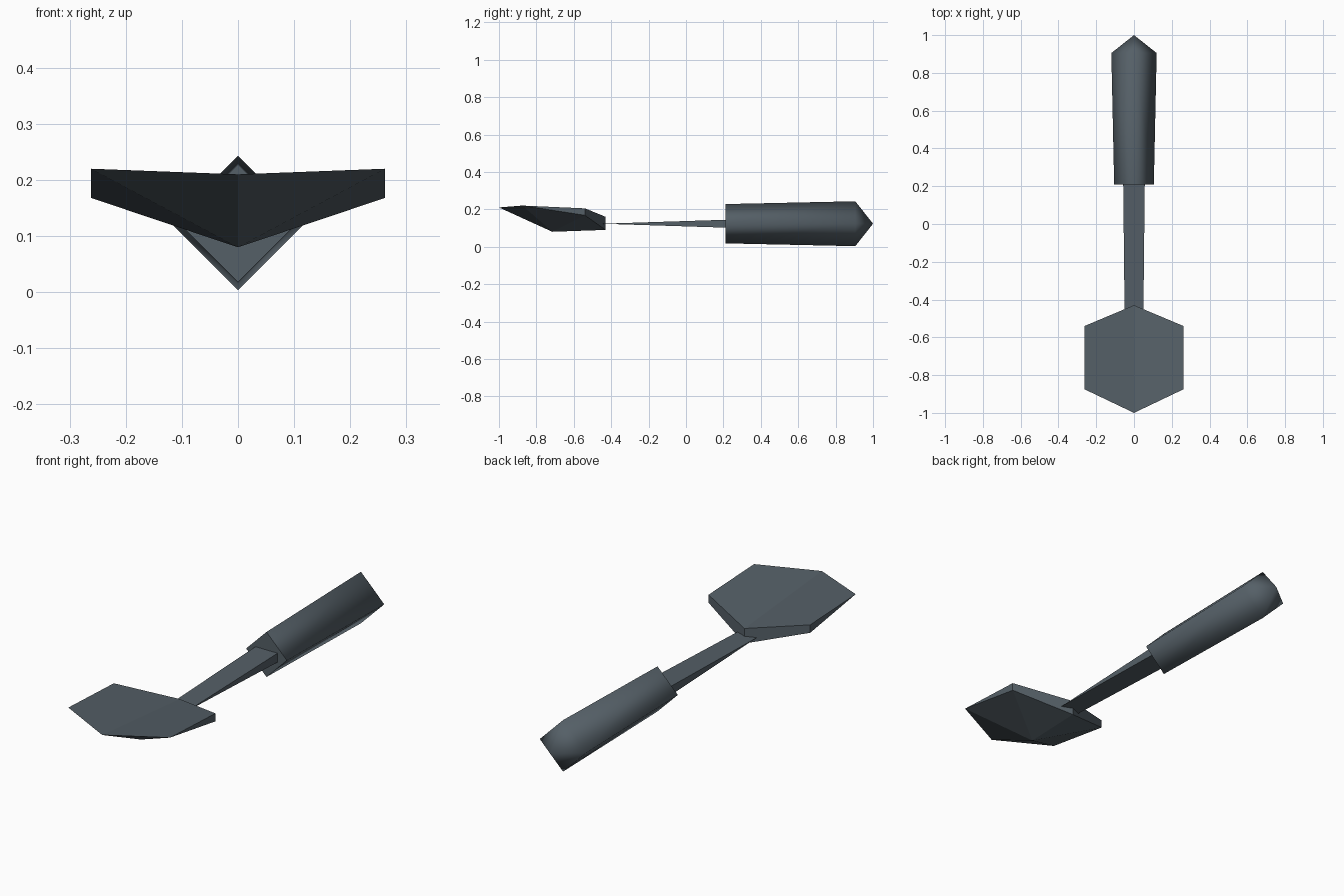
import bpy, bmesh, math

cube = bpy.data.objects.get("Cube")
if cube:
    bpy.data.objects.remove(cube)

steel = bpy.data.materials.new("slate grey")
steel.use_nodes = True
color = (0.09, 0.115, 0.135, 1)
steel.diffuse_color = color
steel.node_tree.nodes["Principled BSDF"].inputs["Base Color"].default_value = color


def finish(name, bm):
    bmesh.ops.recalc_face_normals(bm, faces=bm.faces)
    mesh = bpy.data.meshes.new(name)
    bm.to_mesh(mesh)
    bm.free()
    mesh.materials.append(steel)
    obj = bpy.data.objects.new(name, mesh)
    bpy.context.collection.objects.link(obj)
    return obj


def mirrored(bm, x, y, z):
    """Right and left copies of one corner."""
    return [bm.verts.new((s * x, y, z)) for s in (-1, 1)]


# Blade: hexagonal plate with a sharp front edge and a keeled underside
bm = bmesh.new()
tip = bm.verts.new((0, -1, 0.21))
heel_top = bm.verts.new((0, -0.43, 0.16))
heel_low = bm.verts.new((0, -0.43, 0.09))
keel = bm.verts.new((0, -0.715, 0.08))
front = mirrored(bm, 0.262, -0.875, 0.22)
rear = mirrored(bm, 0.262, -0.54, 0.205)
rear_low = mirrored(bm, 0.262, -0.54, 0.168)
for f, r, l in zip(front, rear, rear_low):
    for face in ((tip, f, r, heel_top), (f, r, l), (r, heel_top, heel_low, l),
                 (tip, f, keel), (f, l, keel), (l, heel_low, keel)):
        bm.faces.new(face)
finish("blade", bm)

# Neck: flat wedge thinning toward the blade
mid = 0.123
bm = bmesh.new()
edge = mirrored(bm, 0.05, -0.45, mid)
top = mirrored(bm, 0.057, 0.21, mid + 0.021)
low = mirrored(bm, 0.057, 0.21, mid - 0.021)
for face in ((*edge, top[1], top[0]), (*edge, low[1], low[0]), (*top, low[1], low[0])):
    bm.faces.new(face)
for e, t, l in zip(edge, top, low):
    bm.faces.new((e, t, l))
finish("neck", bm)

# Handle: four-sided grip, slightly flared, ending in a point
bm = bmesh.new()
rings = []
for y, radius in ((0.21, 0.105), (0.905, 0.12)):
    rings.append([bm.verts.new((radius * math.cos(i * math.pi / 2), y,
                                mid + radius * math.sin(i * math.pi / 2)))
                  for i in range(4)])
butt = bm.verts.new((0, 1, mid))
for i in range(4):
    j = (i + 1) % 4
    bm.faces.new((rings[0][i], rings[0][j], rings[1][j], rings[1][i])).smooth = True
    bm.faces.new((rings[1][i], rings[1][j], butt)).smooth = True
bm.faces.new(rings[0])
finish("handle", bm)
